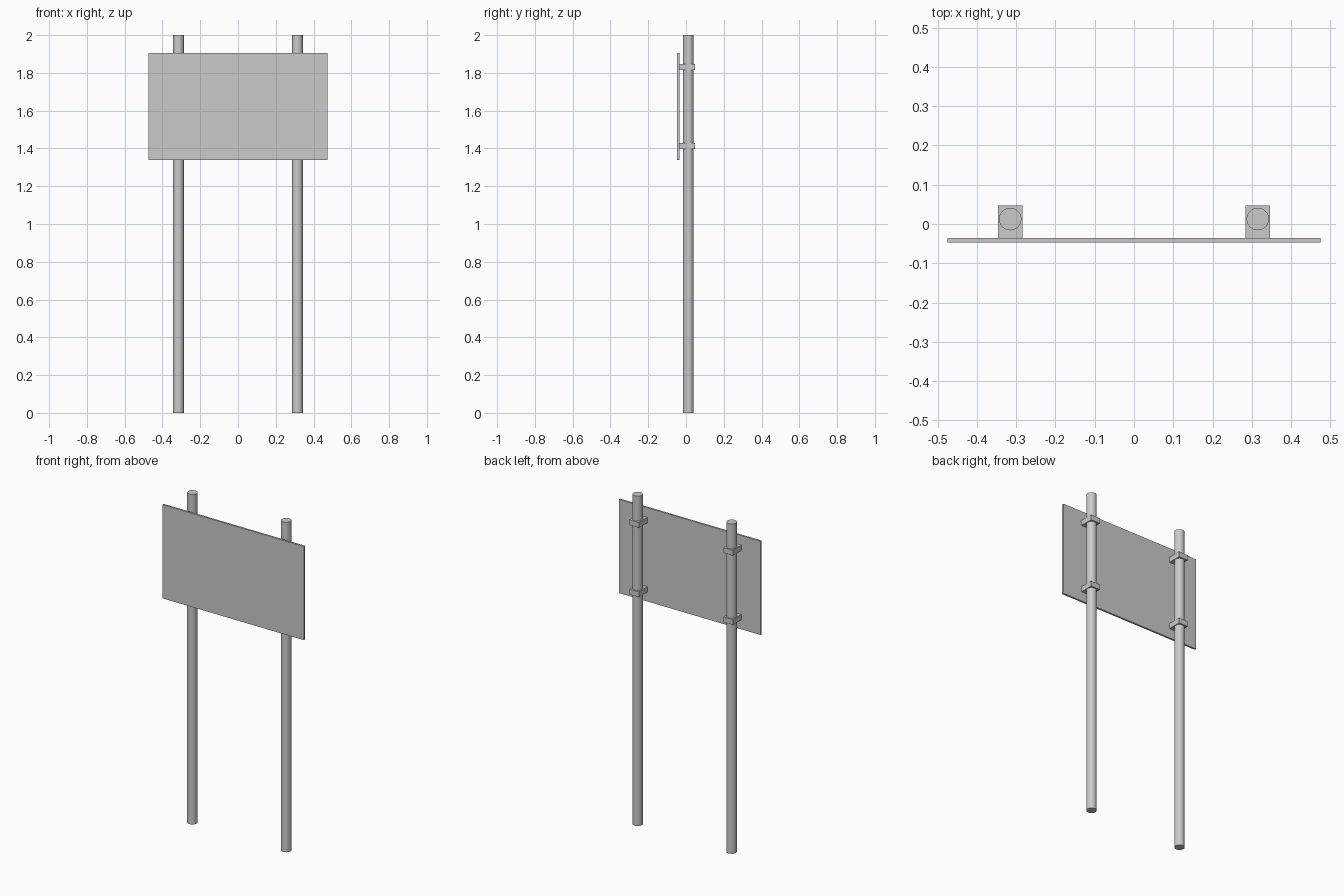
import bpy
import math

if "Cube" in bpy.data.objects:
    bpy.data.objects.remove(bpy.data.objects["Cube"])

POST_X, POST_Y, POST_R = 0.315, 0.0125, 0.0285
PANEL_FRONT, PANEL_BACK = -0.047, -0.0355
CLAMP_BACK = 0.047


def box(name, lo, hi):
    centre = [(a + b) / 2 for a, b in zip(lo, hi)]
    bpy.ops.mesh.primitive_cube_add(size=1, location=centre)
    ob = bpy.context.object
    ob.name = name
    ob.scale = [b - a for a, b in zip(lo, hi)]
    bpy.ops.object.transform_apply(location=False, rotation=False, scale=True)
    return ob


# flat sign board
box("sign_panel", (-0.475, PANEL_FRONT, 1.338), (0.475, PANEL_BACK, 1.906))

for side, sx in (("left", -1), ("right", 1)):
    x = sx * POST_X
    # round post
    bpy.ops.mesh.primitive_cylinder_add(vertices=32, radius=POST_R, depth=2,
                                        location=(x, POST_Y, 1))
    bpy.context.object.name = f"{side}_post"
    bpy.ops.object.shade_smooth_by_angle(angle=math.radians(30))
    # brackets holding the board to the post
    for level, z in (("lower", 1.412), ("upper", 1.832)):
        box(f"{side}_{level}_clamp",
            (x - 0.0315, PANEL_BACK, z - 0.016),
            (x + 0.0315, CLAMP_BACK, z + 0.016))
